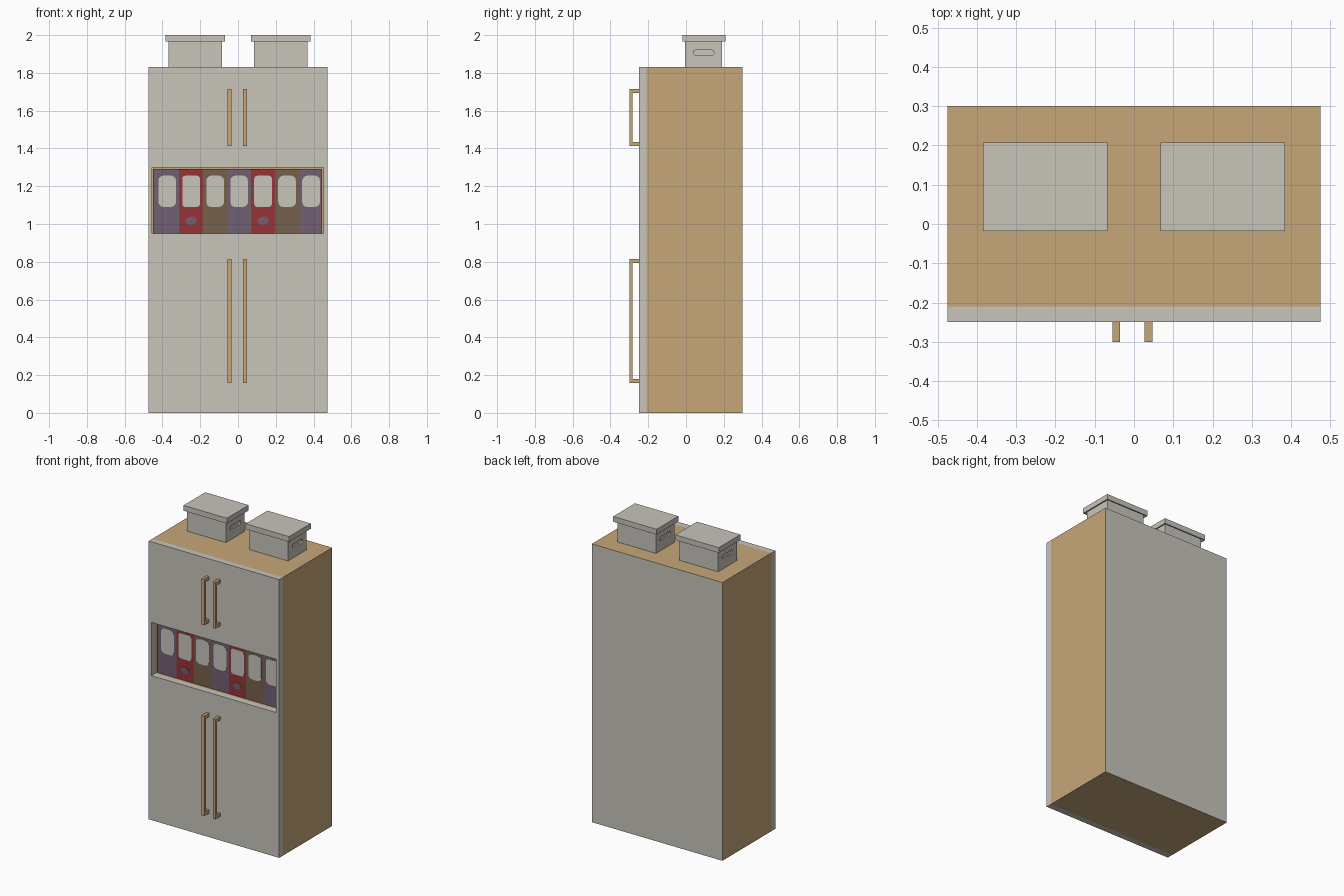
import bpy, bmesh, math

if "Cube" in bpy.data.objects:
    bpy.data.objects.remove(bpy.data.objects["Cube"])


def material(name, rgb):
    m = bpy.data.materials.new(name)
    m.diffuse_color = (*rgb, 1)
    m.use_nodes = True
    m.node_tree.nodes["Principled BSDF"].inputs["Base Color"].default_value = m.diffuse_color
    return m


GREY = material("warm_grey", (0.58, 0.555, 0.50))
WOOD = material("light_wood", (0.565, 0.386, 0.195))
PURPLE = material("dull_purple", (0.165, 0.117, 0.165))
RED = material("dark_red", (0.305, 0.036, 0.040))
BROWN = material("brown", (0.181, 0.120, 0.072))


def finish(name, bm, *mats):
    bmesh.ops.recalc_face_normals(bm, faces=bm.faces)
    me = bpy.data.meshes.new(name)
    bm.to_mesh(me)
    bm.free()
    ob = bpy.data.objects.new(name, me)
    bpy.context.collection.objects.link(ob)
    for m in mats:
        me.materials.append(m)
    return ob


def add_box(bm, x, y, z):
    for v in bmesh.ops.create_cube(bm, size=1)["verts"]:
        v.co = [a[0] + (c + 0.5) * (a[1] - a[0]) for c, a in zip(v.co, (x, y, z))]


def box(name, x, y, z, mat):
    bm = bmesh.new()
    add_box(bm, x, y, z)
    return finish(name, bm, mat)


def plate(name, pts, to3d, offset, mat):
    """Extrude a 2D outline into a thin solid."""
    bm = bmesh.new()
    f = bm.faces.new([bm.verts.new(to3d(u, v)) for u, v in pts])
    new = bmesh.ops.extrude_face_region(bm, geom=[f])["geom"]
    bmesh.ops.translate(bm, vec=offset,
                        verts=[g for g in new if isinstance(g, bmesh.types.BMVert)])
    # the starting face stays in place and closes the solid
    if not f.is_valid:
        bmesh.ops.holes_fill(bm, edges=bm.edges)
    return finish(name, bm, mat)


def rounded(cu, cv, w, h, r, n=3):
    """Rounded rectangle outline."""
    pts = []
    for k, (su, sv) in enumerate(((1, 1), (-1, 1), (-1, -1), (1, -1))):
        for i in range(n + 1):
            a = (k + i / n) * math.pi / 2
            pts.append((cu + su * (w / 2 - r) + r * math.cos(a),
                        cv + sv * (h / 2 - r) + r * math.sin(a)))
    return pts


def cut(ob, cutter):
    mod = ob.modifiers.new("cut", "BOOLEAN")
    mod.operation = "DIFFERENCE"
    mod.solver = "EXACT"
    mod.object = cutter
    bpy.context.view_layer.objects.active = ob
    bpy.ops.object.modifier_apply(modifier=mod.name)


# cabinet carcass, front panel and the open shelf cut through both
carcass = box("carcass", (-0.475, 0.475), (-0.21, 0.30), (0, 1.83), WOOD)
carcass.data.materials.append(GREY)
front = box("front_panel", (-0.475, 0.475), (-0.25, -0.21), (0, 1.83), GREY)
shelf = box("shelf_cutter", (-0.455, 0.452), (-0.30, -0.10), (0.95, 1.30), GREY)
cut(carcass, shelf)
cut(front, shelf)
bpy.data.objects.remove(shelf)
for p in carcass.data.polygons:  # grey back
    p.material_index = 1 if p.normal.y > 0.9 else 0

# binders with labels, and finger holes on the red ones
for i in range(7):
    cx = -0.375 + 0.127 * i
    left = -0.451 if i == 0 else cx - 0.0635
    right = 0.445 if i == 6 else cx + 0.0635
    mat = (PURPLE, RED, BROWN)[i % 3]
    box(f"binder_{i + 1}", (left, right), (-0.195, -0.10), (0.95, 1.29), mat)
    to_front = lambda u, v: (u, -0.195, v)
    plate(f"binder_label_{i + 1}", rounded(cx, 1.173, 0.094, 0.166, 0.027 if mat != RED else 0.017),
          to_front, (0, -0.002, 0), GREY)
    if mat == RED:
        dot = [(cx + 0.029 * math.cos(a * math.pi / 6), 1.017 + 0.022 * math.sin(a * math.pi / 6))
               for a in range(12)]
        plate(f"finger_hole_{i + 1}", dot, to_front, (0, -0.002, 0), PURPLE)

# door handles: bar with two end posts
for row, z0, z1 in (("upper", 1.412, 1.715), ("lower", 0.158, 0.815)):
    for side, x0 in (("left", -0.055), ("right", 0.027)):
        u = [(-0.25, z0), (-0.30, z0), (-0.30, z1), (-0.25, z1), (-0.25, z1 - 0.022),
             (-0.284, z1 - 0.022), (-0.284, z0 + 0.022), (-0.25, z0 + 0.022)]
        plate(f"{row}_{side}_handle", u, lambda a, b: (x0, a, b), (0.02, 0, 0), WOOD)

# storage boxes with hand slots and overhanging lids
for side, cx in (("left", -0.226), ("right", 0.226)):
    body = box(f"{side}_storage_box", (cx - 0.141, cx + 0.141), (-0.004, 0.19), (1.83, 1.98), GREY)
    for s in (-1, 1):
        slot = plate("slot_cutter", rounded(0.094, 1.907, 0.108, 0.026, 0.01),
                     lambda a, b: (cx + s * 0.131, a, b), (s * 0.03, 0, 0), GREY)
        cut(body, slot)
        bpy.data.objects.remove(slot)
    lid = box(f"{side}_box_lid", (cx - 0.158, cx + 0.158), (-0.018, 0.208), (1.965, 2.0), GREY)
    hollow = box("lid_cutter", (cx - 0.150, cx + 0.150), (-0.011, 0.201), (1.95, 1.98), GREY)
    cut(lid, hollow)
    bpy.data.objects.remove(hollow)
